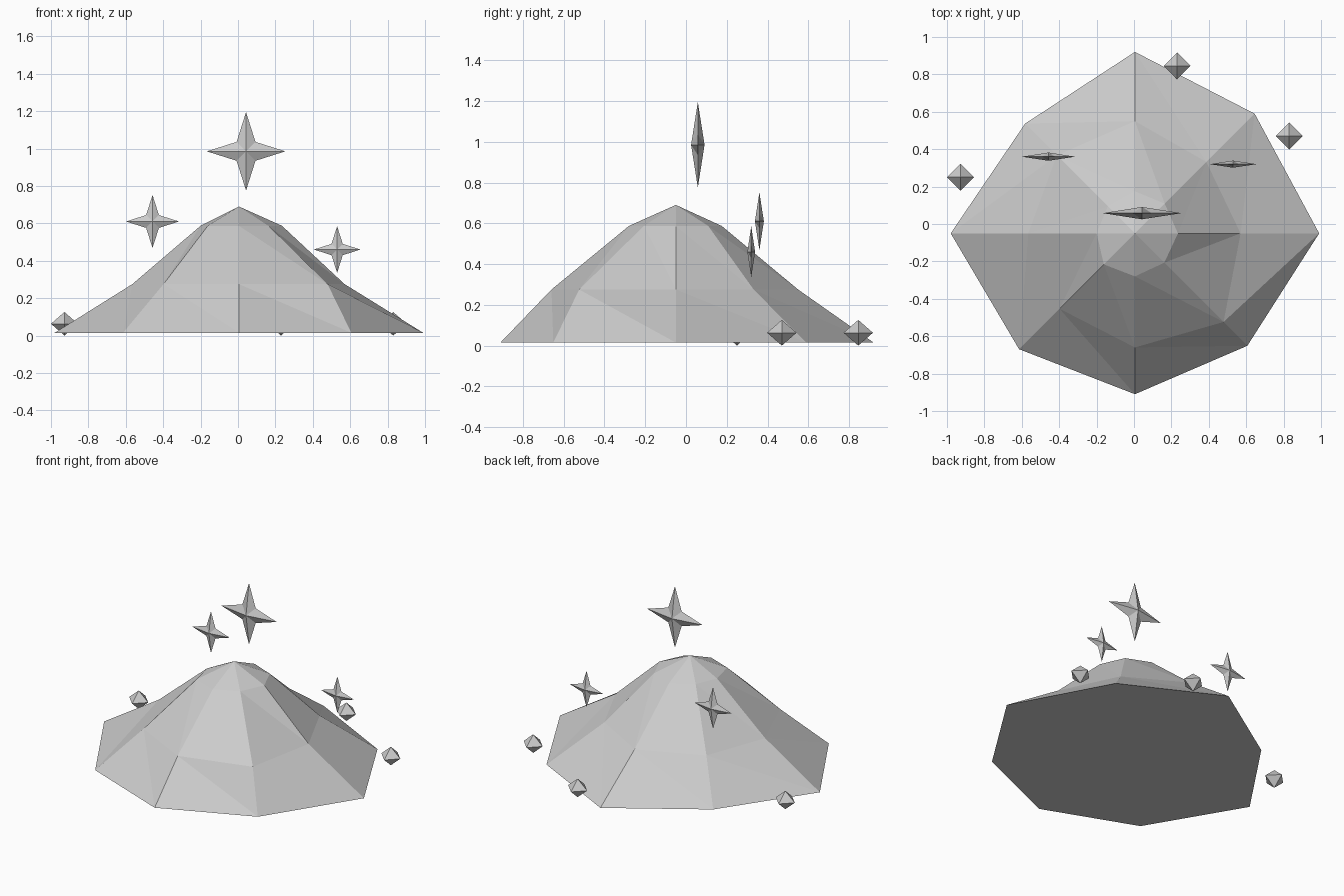
import bpy
import bmesh
from math import cos, sin, pi
from mathutils import Vector

old = bpy.data.objects.get("Cube")
if old:
    bpy.data.objects.remove(old, do_unlink=True)

grey = bpy.data.materials.new("stone grey")
grey.use_nodes = True
colour = (0.6, 0.6, 0.6, 1)
grey.diffuse_color = colour
grey.node_tree.nodes["Principled BSDF"].inputs["Base Color"].default_value = colour


def finish(name, bm, location):
    bmesh.ops.recalc_face_normals(bm, faces=bm.faces)
    mesh = bpy.data.meshes.new(name)
    bm.to_mesh(mesh)
    bm.free()
    mesh.materials.append(grey)
    obj = bpy.data.objects.new(name, mesh)
    obj.location = location
    bpy.context.collection.objects.link(obj)


def ring(bm, radii, z):
    n = len(radii)
    return [bm.verts.new((r * cos(2 * pi * i / n), r * sin(2 * pi * i / n), z))
            for i, r in enumerate(radii)]


def mound(name, location, levels, peak):
    """Stacked uneven rings, triangulated, closed by a peak and a flat base."""
    bm = bmesh.new()
    rings = [ring(bm, radii, z) for z, radii in levels]
    n = len(rings[0])
    for low, high in zip(rings, rings[1:]):
        for i in range(n):
            j = (i + 1) % n
            bm.faces.new((low[i], low[j], high[i]))
            bm.faces.new((low[j], high[j], high[i]))
    apex = bm.verts.new((0, 0, peak))
    for i in range(n):
        bm.faces.new((rings[-1][i], rings[-1][(i + 1) % n], apex))
    bm.faces.new(rings[0][::-1])
    finish(name, bm, location)


def sparkle(name, location, size, depth):
    """Four-pointed star with a raised centre on both sides."""
    bm = bmesh.new()
    outline = []
    for i in range(8):
        r = size if i % 2 == 0 else size * 0.34
        outline.append(bm.verts.new((r * cos(i * pi / 4), 0, r * sin(i * pi / 4))))
    for side in (-depth, depth):
        tip = bm.verts.new((0, side, 0))
        for i in range(8):
            bm.faces.new((outline[i], outline[(i + 1) % 8], tip))
    finish(name, bm, location)


def gem(name, location, radius, height):
    """Eight-sided crystal: two pyramids base to base."""
    bm = bmesh.new()
    belt = ring(bm, [radius] * 4, 0)
    for z in (-height, height):
        tip = bm.verts.new((0, 0, z))
        for i in range(4):
            bm.faces.new((belt[i], belt[(i + 1) % 4], tip))
    finish(name, bm, location)


# Mound: radii run counter-clockwise from +x
mound("mound", (0.005, -0.05, 0), [
    (0.015, (0.985, 0.905, 0.97, 0.83, 0.985, 0.876, 0.86, 0.85)),
    (0.275, (0.565, 0.54, 0.60, 0.59, 0.57, 0.57, 0.61, 0.67)),
    (0.587, (0.23, 0.225, 0.225, 0.205, 0.205, 0.235, 0.23, 0.222)),
], 0.69)

# Floating sparkles
sparkle("large_sparkle", (0.043, 0.058, 0.985), 0.21, 0.033)
sparkle("right_sparkle", (-0.457, 0.36, 0.61), 0.142, 0.022)
sparkle("left_sparkle", (0.53, 0.32, 0.46), 0.125, 0.019)

# Gems on the ground around the mound
for name, x, y in (("back_gem", 0.23, 0.845), ("left_gem", 0.83, 0.47),
                   ("right_gem", -0.928, 0.25)):
    gem(name, (x, y, 0.063), 0.072, 0.063)
